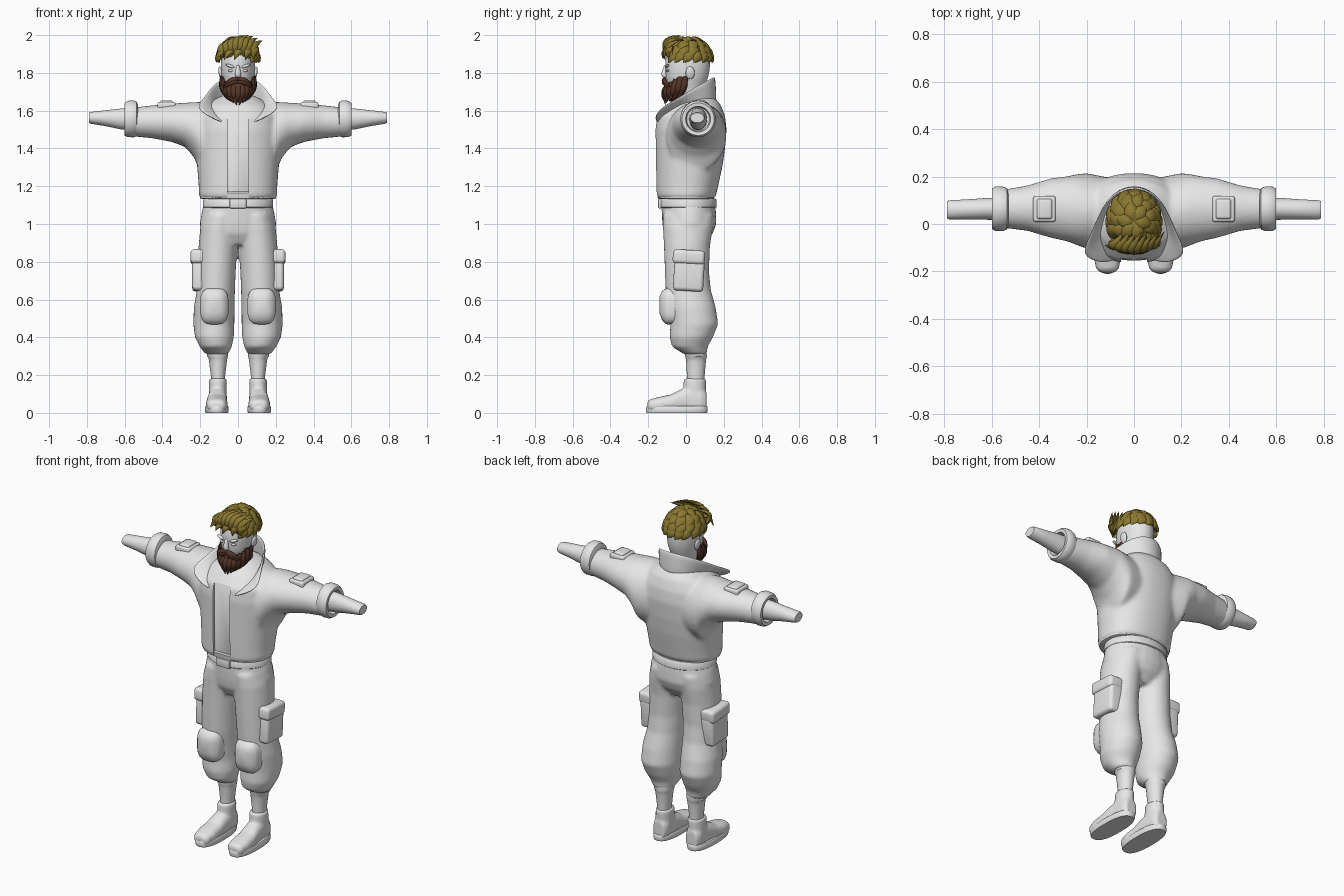
import bpy, bmesh, math, random
from mathutils import Vector, Matrix

random.seed(4)
if "Cube" in bpy.data.objects:
    bpy.data.objects.remove(bpy.data.objects["Cube"])


def material(name, rgb):
    m = bpy.data.materials.new(name)
    m.use_nodes = True
    m.diffuse_color = (*rgb, 1)
    m.node_tree.nodes["Principled BSDF"].inputs["Base Color"].default_value = (*rgb, 1)
    return m


GREY = material("light grey", (0.8, 0.8, 0.8))
HAIR = material("olive blond", (0.26, 0.19, 0.03))
BEARD = material("dark brown", (0.09, 0.035, 0.02))


def make(name, bm, mat=GREY, mods=(), mirror=False, angle=45):
    """Turn a bmesh into a finished, smoothly shaded object."""
    bmesh.ops.recalc_face_normals(bm, faces=bm.faces)
    me = bpy.data.meshes.new(name)
    bm.to_mesh(me)
    bm.free()
    ob = bpy.data.objects.new(name, me)
    bpy.context.collection.objects.link(ob)
    me.materials.append(mat)
    if mirror:
        ob.modifiers.new("mirror", "MIRROR")
    for kind, settings in mods:
        mod = ob.modifiers.new(kind.lower(), kind)
        for key, value in settings.items():
            setattr(mod, key, value)
    bpy.ops.object.select_all(action="DESELECT")
    bpy.context.view_layer.objects.active = ob
    ob.select_set(True)
    bpy.ops.object.convert(target="MESH")
    bpy.ops.object.shade_smooth_by_angle(angle=math.radians(angle))
    return ob


def fuse(size, repeat=4):
    return [("REMESH", dict(mode="VOXEL", voxel_size=size)),
            ("SMOOTH", dict(factor=0.5, iterations=repeat))]


def loft(bm, axis, stations, power=1.0, side=1, n=28):
    """Closed tube along an axis; station = (t, centre a, centre b, radius a, radius b)."""
    rings = []
    for t, a, b, ra, rb in stations:
        ring = []
        for i in range(n):
            w = math.tau * i / n
            c, s = math.cos(w), math.sin(w)
            u = a + ra * math.copysign(abs(c) ** power, c)
            v = b + rb * math.copysign(abs(s) ** power, s)
            x, y, z = {"x": (t, u, v), "y": (u, t, v), "z": (u, v, t)}[axis]
            ring.append(bm.verts.new((x * side, y, z)))
        rings.append(ring)
    for r, q in zip(rings, rings[1:]):
        for i in range(n):
            j = (i + 1) % n
            bm.faces.new((r[i], r[j], q[j], q[i]))
    bm.faces.new(rings[0])
    bm.faces.new(rings[-1])


def box(bm, centre, size, tilt=0.0):
    m = Matrix.Translation(centre) @ Matrix.Rotation(tilt, 4, "X") @ Matrix.Diagonal((*size, 1))
    bmesh.ops.create_cube(bm, size=1, matrix=m)


def ball(bm, centre, radii, turn=0.0):
    m = Matrix.Translation(centre) @ Matrix.Rotation(turn, 4, "Y") @ Matrix.Diagonal((*radii, 1))
    bmesh.ops.create_uvsphere(bm, u_segments=24, v_segments=14, radius=1, matrix=m)


def lock(bm, p0, p1, p2, width, thick, centre):
    """Pointed, slightly flattened strand along a bent path."""
    p0, p1, p2 = Vector(p0), Vector(p1), Vector(p2)
    steps, n, rings = 7, 8, []
    for k in range(steps):
        t = k / steps
        p = p0 * (1 - t) ** 2 + p1 * 2 * t * (1 - t) + p2 * t * t
        tangent = ((p1 - p0) * (1 - t) + (p2 - p1) * t).normalized()
        across = tangent.cross(p - Vector(centre)).normalized()
        out = across.cross(tangent)
        size = (0.6 + 1.6 * t) if t < 0.25 else 1.0 - ((t - 0.25) / 0.75) ** 2
        rings.append([bm.verts.new(p + across * width * size * math.cos(w) + out * thick * size * math.sin(w))
                      for w in (math.tau * i / n for i in range(n))])
    for r, q in zip(rings, rings[1:]):
        for i in range(n):
            bm.faces.new((r[i], r[(i + 1) % n], q[(i + 1) % n], q[i]))
    tip = bm.verts.new(p2)
    for i in range(n):
        bm.faces.new((rings[-1][i], rings[-1][(i + 1) % n], tip))
    bm.faces.new(rings[0])


# Trousers: pelvis and two baggy legs fused together
bm = bmesh.new()
loft(bm, "z", [(.89, 0, .005, .1, .09), (.95, 0, .012, .19, .13), (1.0, 0, .018, .203, .143),
               (1.06, 0, .015, .193, .144), (1.12, 0, .012, .178, .142)])
for s in (1, -1):
    loft(bm, "z", [(.31, .112, .05, .06, .06), (.35, .118, .02, .085, .094), (.4, .125, .028, .103, .115),
                   (.47, .128, .044, .109, .127), (.56, .126, .03, .108, .127), (.65, .117, .012, .101, .12),
                   (.75, .113, .005, .101, .117), (.88, .106, .005, .103, .122), (.98, .1, .01, .1, .132),
                   (1.05, .09, .013, .09, .135)], side=s)
make("trousers", bm, mods=fuse(.011))

# Belt with buckle
bm = bmesh.new()
loft(bm, "z", [(1.085, 0, .012, .18, .144), (1.09, 0, .012, .186, .15),
               (1.128, 0, .012, .186, .15), (1.135, 0, .012, .18, .144)], n=48)
make("belt", bm)
bm = bmesh.new()
box(bm, (0, -.138, 1.108), (.09, .02, .05))
make("buckle", bm, mods=[("BEVEL", dict(width=.006, segments=2))])

# Leg pockets, flaps and knee pads
bm = bmesh.new()
box(bm, (.19, .015, .73), (.105, .16, .17), -.06)
box(bm, (.192, .015, .825), (.118, .17, .075), -.06)
make("leg_pockets", bm, mirror=True, mods=[("BEVEL", dict(width=.02, segments=4))])
bm = bmesh.new()
loft(bm, "y", [(-.03, .125, .565, .076, .095), (-.098, .125, .565, .076, .097), (-.11, .125, .565, .07, .092),
               (-.127, .125, .568, .056, .076), (-.14, .125, .572, .032, .045)], power=.65)
make("knee_pads", bm, mirror=True)

# Shins
bm = bmesh.new()
loft(bm, "z", [(.1, .107, .05, .036, .045), (.2, .106, .052, .038, .047), (.27, .106, .053, .047, .052),
               (.292, .106, .053, .05, .055), (.3, .108, .053, .056, .058), (.34, .108, .05, .055, .055)])
make("shins", bm, mirror=True)

# Boots: foot and ankle fused, on a flat sole
bm = bmesh.new()
loft(bm, "y", [(-.205, .112, .035, .03, .022), (-.19, .112, .038, .048, .034), (-.14, .112, .043, .058, .042),
               (-.08, .112, .049, .056, .048), (-.03, .11, .062, .052, .061), (.02, .108, .07, .05, .069),
               (.08, .108, .068, .048, .067), (.108, .108, .06, .035, .055)], power=.8)
loft(bm, "z", [(.04, .108, .045, .05, .062), (.12, .107, .045, .047, .061),
               (.175, .106, .047, .047, .059), (.182, .106, .047, .042, .054)])
make("boots", bm, mirror=True, mods=fuse(.008, 3))
bm = bmesh.new()
loft(bm, "z", [(0, .112, -.048, .06, .16), (.008, .112, -.048, .063, .163),
               (.03, .112, -.048, .063, .163), (.036, .112, -.048, .059, .159)], power=.8, n=40)
make("soles", bm, mirror=True)

# Jacket: torso and sleeves fused, front opening cut as a recess
cut = bmesh.new()
box(cut, (-.0, -.246, 1.38), (.11, .2, .7))
cutter = make("front_opening_cutter", cut)
cutter.hide_render = True
bm = bmesh.new()
loft(bm, "z", [(1.135, 0, 0, .192, .146), (1.145, 0, 0, .207, .158), (1.2, 0, .005, .208, .165),
               (1.3, 0, .015, .216, .177), (1.4, 0, .022, .225, .185), (1.5, 0, .025, .228, .19),
               (1.57, 0, .025, .218, .182), (1.63, 0, .04, .17, .145), (1.665, 0, .05, .115, .105),
               (1.685, 0, .05, .07, .07)], power=.88, n=40)
for s in (1, -1):
    loft(bm, "x", [(.05, .055, 1.46, .13, .17), (.2, .055, 1.463, .16, .183), (.235, .06, 1.5, .152, .145),
                   (.28, .064, 1.525, .138, .117), (.35, .067, 1.536, .126, .102), (.45, .067, 1.541, .096, .088),
                   (.56, .064, 1.54, .08, .076)], side=s)
make("jacket", bm, mods=fuse(.012) + [("BOOLEAN", dict(object=cutter, operation="DIFFERENCE", solver="EXACT"))])
bpy.data.objects.remove(cutter)

# Hem band
bm = bmesh.new()
loft(bm, "z", [(1.132, 0, 0, .19, .142), (1.136, 0, 0, .2, .149), (1.165, 0, 0, .206, .154),
               (1.172, 0, 0, .2, .149)], power=.88, n=48)
make("jacket_hem", bm)

# Wide collar: lower and upper edge of the left half, then mirrored
lower = [(0, .165, 1.65), (.08, .135, 1.65), (.12, .06, 1.64), (.135, -.03, 1.62), (.12, -.11, 1.585), (.07, -.155, 1.53)]
upper = [(0, .16, 1.785), (.09, .125, 1.768), (.14, .055, 1.73), (.18, -.04, 1.668), (.232, -.135, 1.615), (.14, -.165, 1.565)]
bm = bmesh.new()
rows = [(bm.verts.new(a), bm.verts.new(Vector(a).lerp(Vector(b), .5)), bm.verts.new(b)) for a, b in zip(lower, upper)]
for r, q in zip(rows, rows[1:]):
    for k in (0, 1):
        bm.faces.new((r[k], q[k], q[k + 1], r[k + 1]))
for v in bm.verts:
    if abs(v.co.x) < .001:
        v.co.x = 0
make("collar", bm, mirror=True, mods=[("SOLIDIFY", dict(thickness=.014, offset=0)),
                                      ("SUBSURF", dict(levels=2))])

# Rolled cuffs, forearms and upper arm pads
bm = bmesh.new()
loft(bm, "x", [(.53, .064, 1.557, .07, .075), (.537, .064, 1.557, .088, .092), (.555, .064, 1.557, .094, .098),
               (.585, .064, 1.556, .094, .096), (.6, .064, 1.555, .085, .086), (.598, .064, 1.555, .066, .068),
               (.565, .064, 1.555, .06, .062)], n=36)
make("cuffs", bm, mirror=True)
bm = bmesh.new()
loft(bm, "x", [(.55, .064, 1.555, .048, .06), (.62, .064, 1.556, .046, .055), (.7, .062, 1.56, .042, .042),
               (.78, .06, 1.562, .04, .031), (.79, .06, 1.562, .036, .026)])
make("forearms", bm, mirror=True)
bm = bmesh.new()
box(bm, (.378, .064, 1.625), (.095, .11, .04))
box(bm, (.378, .064, 1.632), (.065, .085, .046))
make("arm_pads", bm, mirror=True, mods=[("BEVEL", dict(width=.01, segments=3))])

# Head with neck
bm = bmesh.new()
loft(bm, "z", [(1.6, 0, .035, .07, .07), (1.68, 0, .03, .064, .066), (1.715, 0, .005, .07, .085),
               (1.76, 0, .003, .083, .11), (1.8, 0, .007, .089, .117), (1.86, 0, .009, .092, .121),
               (1.91, 0, .01, .085, .112), (1.95, 0, .01, .06, .08), (1.965, 0, .01, .025, .035)], n=36)
make("head", bm, mods=[("SUBSURF", dict(levels=1))])
bm = bmesh.new()
loft(bm, "z", [(1.845, 0, -.104, .009, .012), (1.815, 0, -.111, .012, .014), (1.792, 0, -.116, .017, .017),
               (1.78, 0, -.112, .017, .015), (1.774, 0, -.108, .01, .01)], n=16)
make("nose", bm, mods=[("SUBSURF", dict(levels=1))])
for name, centre, radii, turn in (("ears", (.092, .022, 1.8), (.011, .024, .034), .15),
                                  ("eyes", (.037, -.096, 1.812), (.016, .01, .007), -.1),
                                  ("brows", (.04, -.1, 1.836), (.028, .012, .008), -.3)):
    bm = bmesh.new()
    ball(bm, centre, radii, turn)
    make(name, bm, mirror=True)

# Beard: core, two layers of strands and a moustache
bm = bmesh.new()
ball(bm, (0, -.055, 1.705), (.072, .06, .062))
core = (0, -.03, 1.72)
for count, grow, low in ((13, 1.0, 1.645), (10, .9, 1.622)):
    for i in range(count):
        a = math.radians(-95 + 190 * i / (count - 1))
        s, c = math.sin(a), math.cos(a)
        lock(bm, (.088 * grow * s, -.01 - .1 * grow * c, 1.728 + .055 * abs(s) ** 3),
             (.1 * grow * s, -.025 - .105 * grow * c, 1.68),
             (.038 * s, -.06 - .05 * c, low + .03 * abs(s)), .019, .012, core)
for s in (1, -1):
    for drop in (0, .012):
        lock(bm, (0, -.113, 1.766 - drop), (s * .05, -.128, 1.768 - drop),
             (s * .08, -.08, 1.722 - drop), .014, .012, core)
make("beard", bm, BEARD, angle=60)

# Hair: scalp cap, shingled locks and a swept front
def scalp(az, el, r):
    a, e = math.radians(az), math.radians(el)
    return (.1 * r * math.cos(e) * math.sin(a), .01 + .117 * r * math.cos(e) * math.cos(a), 1.87 + .108 * r * math.sin(e))


bm = bmesh.new()
ball(bm, (0, .01, 1.87), (.1, .122, .108))
bmesh.ops.bisect_plane(bm, geom=bm.verts[:] + bm.edges[:] + bm.faces[:], plane_co=(0, 0, 1.88),
                       plane_no=(0, .12, 1), clear_inner=True)
middle = (0, .01, 1.86)
for el, count, reach in ((88, 6, 42), (64, 11, 42), (43, 14, 40), (24, 16, 32)):
    for i in range(count):
        az = -180 + 360 * (i + random.uniform(.3, .7)) / count
        if abs(az) > 130 and el < 80:
            continue
        lock(bm, scalp(az, el, .98), scalp(az + 10, el - reach * .5, 1.2),
             scalp(az + 22, el - reach, 1.14), .031, .013, middle)
for i in range(8):
    x = -.085 + .17 * i / 7
    lock(bm, (x, -.085 + 2 * x * x, 1.885), (x - .025, -.16 + 4 * x * x, 1.985 - 5 * x * x),
         (x + .045, -.03, 2.0 - 4 * x * x), .024, .015, middle)
for x in (-.085, -.045, 0, .05, .085):
    lock(bm, (x + .02, -.07, 1.93), (x, -.14 + 4 * x * x, 1.93), (x * 1.2 - .02, -.118 + 4 * x * x, 1.868), .022, .011, middle)
make("hair", bm, HAIR, angle=60)
